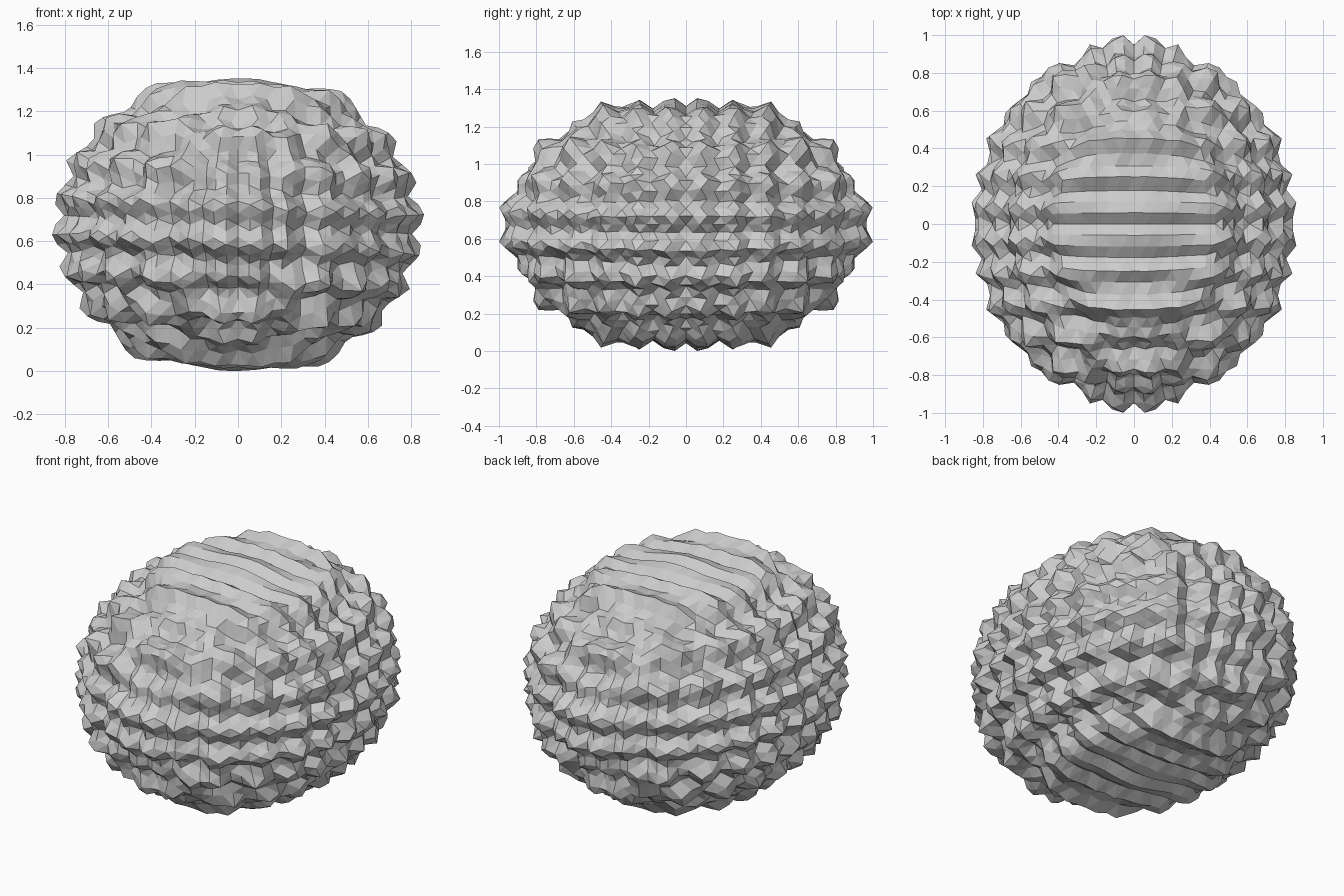
import bpy
import bmesh
from math import atan, cos, pi, sqrt
from mathutils import Matrix, Vector

cube = bpy.data.objects.get("Cube")
if cube:
    bpy.data.objects.remove(cube, do_unlink=True)

RADII = Vector((0.822, 0.94, 0.686))
PERIOD = Vector((0.155, 0.171, 0.168))
DEPTH = 0.028


def wave(t, period):
    """Ripple with a valley at the centre plane."""
    return -cos(2 * pi * t / period)


# Matte grey
grey = bpy.data.materials.new("matte grey")
grey.use_nodes = True
colour = (0.6, 0.6, 0.6, 1)
grey.diffuse_color = colour
shader = next(n for n in grey.node_tree.nodes if n.type == 'BSDF_PRINCIPLED')
shader.inputs["Base Color"].default_value = colour
shader.inputs["Roughness"].default_value = 0.8

# Sphere of triangles, turned so an edge lies across each axis
bm = bmesh.new()
bmesh.ops.create_icosphere(bm, subdivisions=5, radius=1)
turn = Matrix.Rotation(-atan(2 / (1 + sqrt(5))), 4, 'Y')
bmesh.ops.transform(bm, matrix=turn, verts=bm.verts)

# Stretch to an ellipsoid and push the ripples out along its normals
for v in bm.verts:
    unit = v.co.copy()
    p = Vector(u * r for u, r in zip(unit, RADII))
    normal = Vector(u / r for u, r in zip(unit, RADII)).normalized()
    ripple = wave(p.y, PERIOD.y) + wave(p.z + 0.05 * p.x, PERIOD.z)
    ripple += wave(p.x, PERIOD.x) * abs(normal.y)
    v.co = p + normal * DEPTH * ripple

# Stand it on the ground
low = min(v.co.z for v in bm.verts)
bmesh.ops.translate(bm, vec=(0, 0, -low), verts=bm.verts)

mesh = bpy.data.meshes.new("bumpy_ball")
bm.to_mesh(mesh)
bm.free()
mesh.materials.append(grey)
ball = bpy.data.objects.new("bumpy_ball", mesh)
bpy.context.collection.objects.link(ball)
